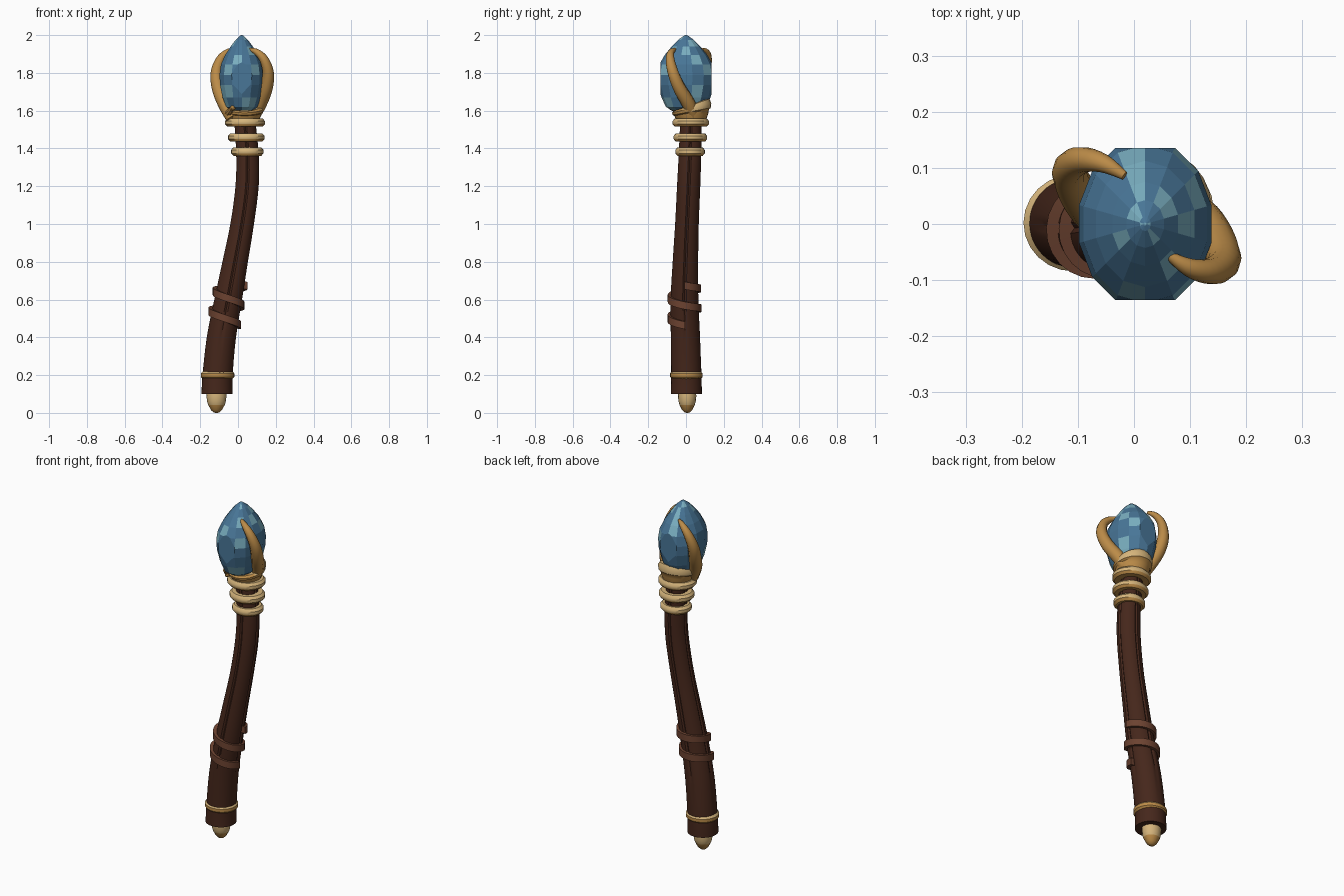
import bpy, bmesh, random
from math import sin, cos, pi, radians
from mathutils import Vector

cube = bpy.data.objects.get("Cube")
if cube:
    bpy.data.objects.remove(cube)
random.seed(7)


def material(name, rgb):
    m = bpy.data.materials.new(name)
    m.use_nodes = True
    m.diffuse_color = (*rgb, 1)
    m.node_tree.nodes["Principled BSDF"].inputs["Base Color"].default_value = (*rgb, 1)
    return m


WOOD = material("dark wood", (.06, .02, .011))
LEATHER = material("brown leather", (.15, .055, .03))
GOLD = material("gold", (.5, .26, .065))
CREAM = material("pale gold", (.67, .46, .2))
BLUE = material("blue crystal", (.065, .18, .31))
LIGHT = material("light blue crystal", (.19, .42, .52))


def finish(name, bm, mats, rule=None, smooth=True):
    bmesh.ops.recalc_face_normals(bm, faces=bm.faces)
    if rule:
        for f in bm.faces:
            f.material_index = rule(f)
    me = bpy.data.meshes.new(name)
    bm.to_mesh(me)
    bm.free()
    for m in mats:
        me.materials.append(m)
    if smooth:
        me.shade_smooth()
        me.set_sharp_from_angle(angle=radians(40))
    ob = bpy.data.objects.new(name, me)
    bpy.context.collection.objects.link(ob)


def skin(rings, closed=False):
    """Join rings of points into a surface; closed joins last to first."""
    bm = bmesh.new()
    vs = [[bm.verts.new(p) for p in r] for r in rings]
    n = len(vs[0])
    pairs = list(zip(vs, vs[1:])) + ([(vs[-1], vs[0])] if closed else [])
    for a, b in pairs:
        for i in range(n):
            j = (i + 1) % n
            bm.faces.new((a[i], a[j], b[j], b[i]))
    if not closed:
        bm.faces.new(vs[0])
        bm.faces.new(vs[-1])
    return bm


def circle(x, y, z, r, n, ry=1.0, off=0.0):
    return [Vector((x + r * cos(2 * pi * (i + off) / n),
                    y + r * ry * sin(2 * pi * (i + off) / n), z)) for i in range(n)]


def spline(pts, steps):
    """Catmull-Rom samples through tuples of any length."""
    p = [pts[0]] + list(pts) + [pts[-1]]
    out = []
    for i in range(1, len(p) - 2):
        for s in range(steps):
            t = s / steps
            out.append([.5 * (2 * b + (c - a) * t + (2 * a - 5 * b + 4 * c - d) * t * t
                              + (3 * b - a - 3 * c + d) * t ** 3)
                        for a, b, c, d in zip(*p[i - 1:i + 3])])
    return out + [list(pts[-1])]


def tube(name, pts, mat, n=10):
    """Tapered round sweep along (x, y, z, radius) points."""
    path = spline(pts, 4)
    rings = []
    for i, (x, y, z, r) in enumerate(path):
        a, b = path[max(i - 1, 0)], path[min(i + 1, len(path) - 1)]
        d = (Vector(b[:3]) - Vector(a[:3])).normalized()
        u = d.cross(Vector((0, 1, 0))).normalized()
        v = d.cross(u)
        rings.append([Vector((x, y, z)) + r * (cos(2 * pi * k / n) * u + sin(2 * pi * k / n) * v)
                      for k in range(n)])
    finish(name, skin(rings), [mat])


# Shaft axis as x, y, z, radius
AXIS = spline([(-.111, .002, .1, .082), (-.108, .002, .2, .08), (-.088, -.003, .4, .078),
               (-.052, -.008, .6, .074), (-.015, -.003, .8, .068), (.022, .005, 1, .063),
               (.048, .014, 1.2, .062), (.05, .021, 1.37, .06), (.034, .026, 1.57, .056)], 4)


def axis(z):
    for a, b in zip(AXIS, AXIS[1:]):
        if z <= b[2]:
            t = (z - a[2]) / (b[2] - a[2])
            return [p + (q - p) * t for p, q in zip(a, b)]


# Shaft with four fine grooves that fade out above the foot
rings = []
for x, y, z, r in AXIS:
    ring = circle(x, y, z, r, 48)
    for i in range(0, 48, 12):
        ring[i] = ring[i].lerp(Vector((x, y, z)), .1 * min(1, max(0, z * 3 - .7)))
    rings.append(ring)
finish("shaft", skin(rings), [WOOD])

# Flat leather strip wound twice round the shaft
rings = []
for k in range(49):
    t = k / 48
    x, y, z, r = axis(.685 - .21 * t)
    a = 4 * pi * t
    section = []
    for dr, dz in ((-.015, -.02), (.015, -.02), (.015, .02), (-.015, .02)):
        dx = (r + dr) * cos(a)
        section.append((x + dx, y + (r + dr) * sin(a), z + dz - .13 * dx))
    rings.append(section)
finish("leather_wrap", skin(rings), [LEATHER])


def collar(name, x, y, z, r, half, ry, cream_from):
    """Bevelled ring; faces pointing higher than cream_from are pale."""
    prof = [(r - .05, -half), (r - .012, -half), (r, -half * .4),
            (r, half * .4), (r - .012, half), (r - .05, half)]
    rings = [circle(x, y, z + dz, pr, 24, ry) for pr, dz in prof]
    finish(name, skin(rings, True), [GOLD, CREAM], lambda f: int(f.normal.z > cream_from))


# Collars under the crystal and the band near the foot
for i, (z, r) in enumerate(((1.383, .086), (1.458, .097), (1.537, .105))):
    x, y = axis(z)[:2]
    collar(f"collar_{i + 1}", x, y, z, r, .022, .91, -.3)
x, y = axis(.2)[:2]
collar("foot_band", x, y, .2, .089, .022, .97, .3)

# Rounded foot tip, darker at its end
prof = [(.05, .12), (.053, .09), (.05, .062), (.044, .043), (.029, .015), (.016, .003), (.005, 0)]
finish("foot_tip", skin([circle(-.114, .006, z, r, 16, .92) for r, z in prof]),
       [CREAM, GOLD], lambda f: int(f.calc_center_median().z < .043))

# Crystal socket, taller at the back, with a thick pale rim there
rings = []
for r, h in ((.05, 0), (.075, 0), (.088, .35), (.091, .52), (.101, .6), (.104, .82),
             (.094, 1), (.07, 1), (.05, .3)):
    ring = circle(.034, .03, 1.545, r, 24)
    for p in ring:
        p.z += h * (.085 + .032 * (p.y - .03) / r)
    rings.append(ring)
finish("socket", skin(rings, True), [GOLD, CREAM],
       lambda f: int(f.normal.z > -.3 and f.calc_center_median().z > 1.608))

# Two curling claws, half a turn apart
CLAW = [(.075, .045, 1.56, .034), (.118, .012, 1.64, .036), (.15, -.035, 1.72, .034),
        (.16, -.068, 1.8, .03), (.138, -.084, 1.87, .024), (.1, -.078, 1.91, .017),
        (.062, -.056, 1.925, .008)]
tube("left_claw", CLAW, GOLD)
tube("right_claw", [(.045 - px, .03 - py, z, r) for px, py, z, r in CLAW], GOLD)

# Small knobbed curl at the front of the socket
tube("front_curl", [(-.055, .005, 1.578, .024), (-.046, -.035, 1.592, .019),
                    (-.035, -.062, 1.608, .013), (-.024, -.08, 1.618, .014),
                    (-.018, -.09, 1.622, .006)], GOLD, 8)

# Faceted crystal, sliced flat at front and back
prof = [(.06, 1.6), (.085, 1.62), (.104, 1.67), (.118, 1.735), (.121, 1.79),
        (.113, 1.845), (.09, 1.895), (.06, 1.94), (.034, 1.974), (.01, 1.996), (.002, 2)]
bm = skin([circle(.02, 0, z, r, 14, 1.25, .5) for r, z in prof])
for s in (-1, 1):
    cut = bmesh.ops.bisect_plane(bm, geom=bm.verts[:] + bm.edges[:] + bm.faces[:],
                                 plane_co=(0, s * .135, 0), plane_no=(0, s, 0), clear_outer=True)
    edges = [e for e in cut["geom_cut"] if isinstance(e, bmesh.types.BMEdge)]
    bmesh.ops.edgeloop_fill(bm, edges=edges)
finish("crystal", bm, [BLUE, LIGHT],
       lambda f: int(abs(f.normal.y) < .9 and random.random() < .2), smooth=False)
